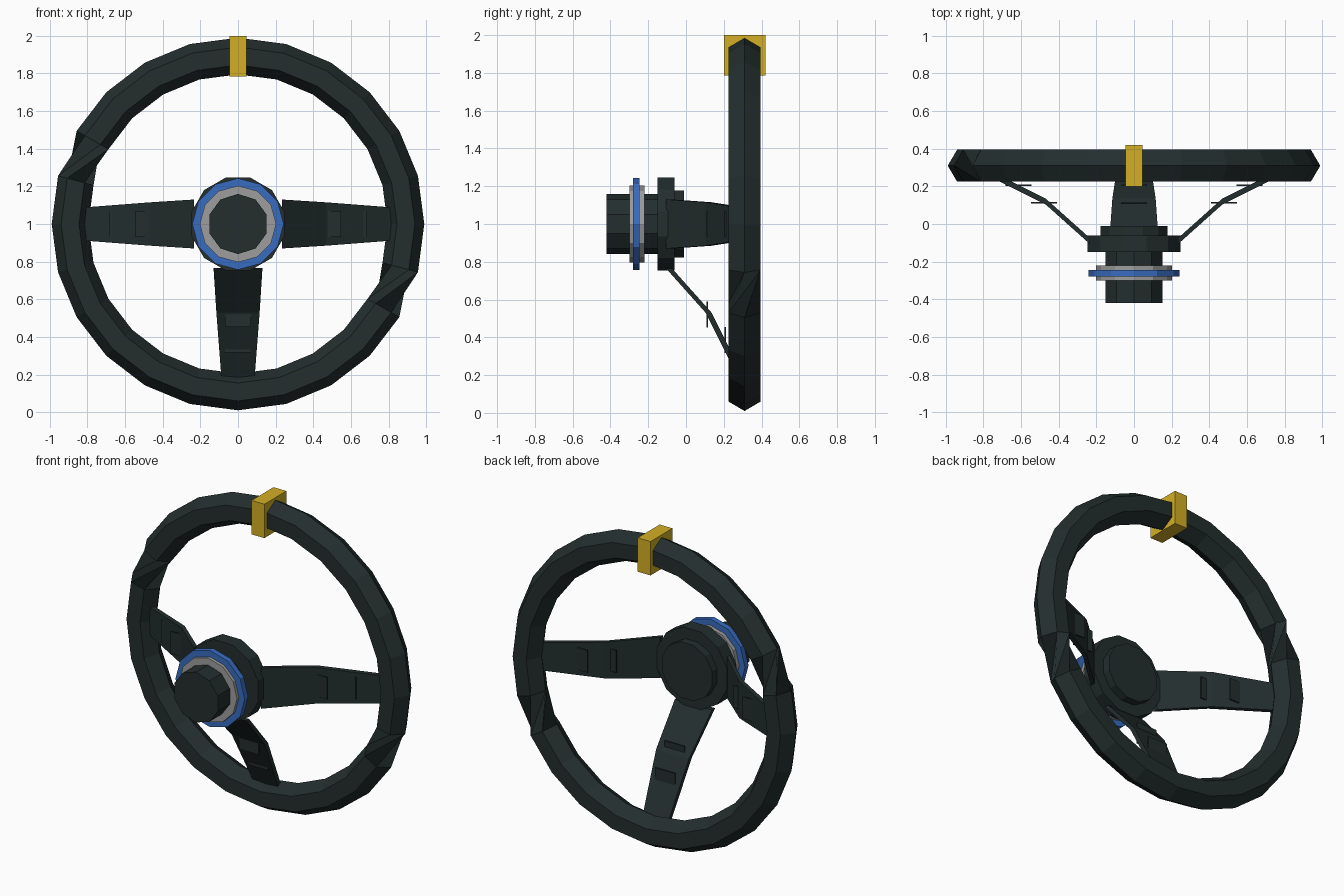
import bpy, bmesh, math
from mathutils import Matrix, Vector

if "Cube" in bpy.data.objects:
    bpy.data.objects.remove(bpy.data.objects["Cube"])


def material(name, rgb):
    m = bpy.data.materials.new(name)
    m.diffuse_color = (*rgb, 1)
    m.use_nodes = True
    m.node_tree.nodes["Principled BSDF"].inputs["Base Color"].default_value = m.diffuse_color
    return m


DARK = material("dark rubber", (0.017, 0.027, 0.027))
BLUE = material("blue", (0.04, 0.15, 0.53))
GREY = material("grey metal", (0.34, 0.34, 0.34))
YELLOW = material("yellow", (0.65, 0.43, 0.018))


def finish(name, bm, mat):
    bmesh.ops.recalc_face_normals(bm, faces=bm.faces)
    me = bpy.data.meshes.new(name)
    bm.to_mesh(me)
    bm.free()
    ob = bpy.data.objects.new(name, me)
    me.materials.append(mat)
    bpy.context.collection.objects.link(ob)
    return ob


def box(name, lo, hi, mat, turn=None):
    bm = bmesh.new()
    bmesh.ops.create_cube(bm, size=1)
    lo, hi = Vector(lo), Vector(hi)
    for v in bm.verts:
        v.co = Vector([c * s for c, s in zip(v.co, hi - lo)]) + (lo + hi) / 2
    if turn:
        bm.transform(turn)
    return finish(name, bm, mat)


def disc(name, r, y0, y1, sides, start, mat):
    """Faceted cylinder along y, centred at z = 1."""
    bm = bmesh.new()
    rings = []
    for y in (y0, y1):
        ring = []
        for i in range(sides):
            a = start + math.tau * i / sides
            ring.append(bm.verts.new((r * math.cos(a), y, 1 + r * math.sin(a))))
        rings.append(ring)
    for i in range(sides):
        j = (i + 1) % sides
        bm.faces.new((rings[0][i], rings[0][j], rings[1][j], rings[1][i]))
    bm.faces.new(rings[0])
    bm.faces.new(rings[1])
    return finish(name, bm, mat)


# Rim: hexagonal section swept round 24 steps, twisted at two joints
section = [(0.99, 0.31), (0.94, 0.395), (0.845, 0.395),
           (0.795, 0.31), (0.845, 0.225), (0.94, 0.225)]
bm = bmesh.new()
rings = []
for k in range(24):
    a = math.tau * k / 24
    rings.append([bm.verts.new((r * math.cos(a), y, 1 + r * math.sin(a)))
                  for r, y in section])
for k in range(24):
    p, q = rings[k], rings[(k + 1) % 24]
    s = 2 if k in (10, 22) else 0
    for j in range(6):
        bm.faces.new((p[j], p[(j + 1) % 6], q[(j + 1 + s) % 6], q[(j + s) % 6]))
finish("rim", bm, DARK)

# Centre marker wrapped round the top of the rim
box("top_marker", (-0.045, 0.2, 1.785), (0.045, 0.42, 2.0), YELLOW)

# Hub stack
half12 = math.pi / 12
disc("hub_column", 0.16, -0.42, -0.14, 10, math.pi / 2, DARK)
disc("hub_plate", 0.255, -0.15, -0.06, 12, half12, DARK)
disc("hub_cap", 0.183, -0.06, -0.01, 12, half12, DARK)
disc("release_collar", 0.203, -0.30, -0.22, 12, 0, GREY)
disc("release_ring", 0.243, -0.28, -0.245, 12, 0, BLUE)

# Three bent tapering spokes: (distance from centre, y, half width)
path = [(0.235, -0.09, 0.13), (0.47, 0.12, 0.115), (0.82, 0.295, 0.088)]
for name, angle in (("bottom", 0), ("right", -90), ("left", 90)):
    turn = (Matrix.Translation((0, 0, 1))
            @ Matrix.Rotation(math.radians(angle), 4, 'Y'))
    bm = bmesh.new()
    loops = []
    for d, y, w in path:
        loops.append([bm.verts.new(turn @ Vector((x, y + t, -d)))
                      for x, t in ((-w, -0.016), (w, -0.016), (w, 0.016), (-w, 0.016))])
    for p, q in zip(loops, loops[1:]):
        for j in range(4):
            bm.faces.new((p[j], p[(j + 1) % 4], q[(j + 1) % 4], q[j]))
    bm.faces.new(loops[0])
    bm.faces.new(loops[-1])
    finish(name + "_spoke", bm, DARK)
    # Thin slats crossing each spoke
    for i, (d, y) in enumerate(((0.41, 0.112), (0.545, 0.207))):
        box(f"{name}_spoke_slat_{i + 1}", (-0.07, y - 0.004, -d - 0.138),
            (0.07, y + 0.004, -d), DARK, turn)
